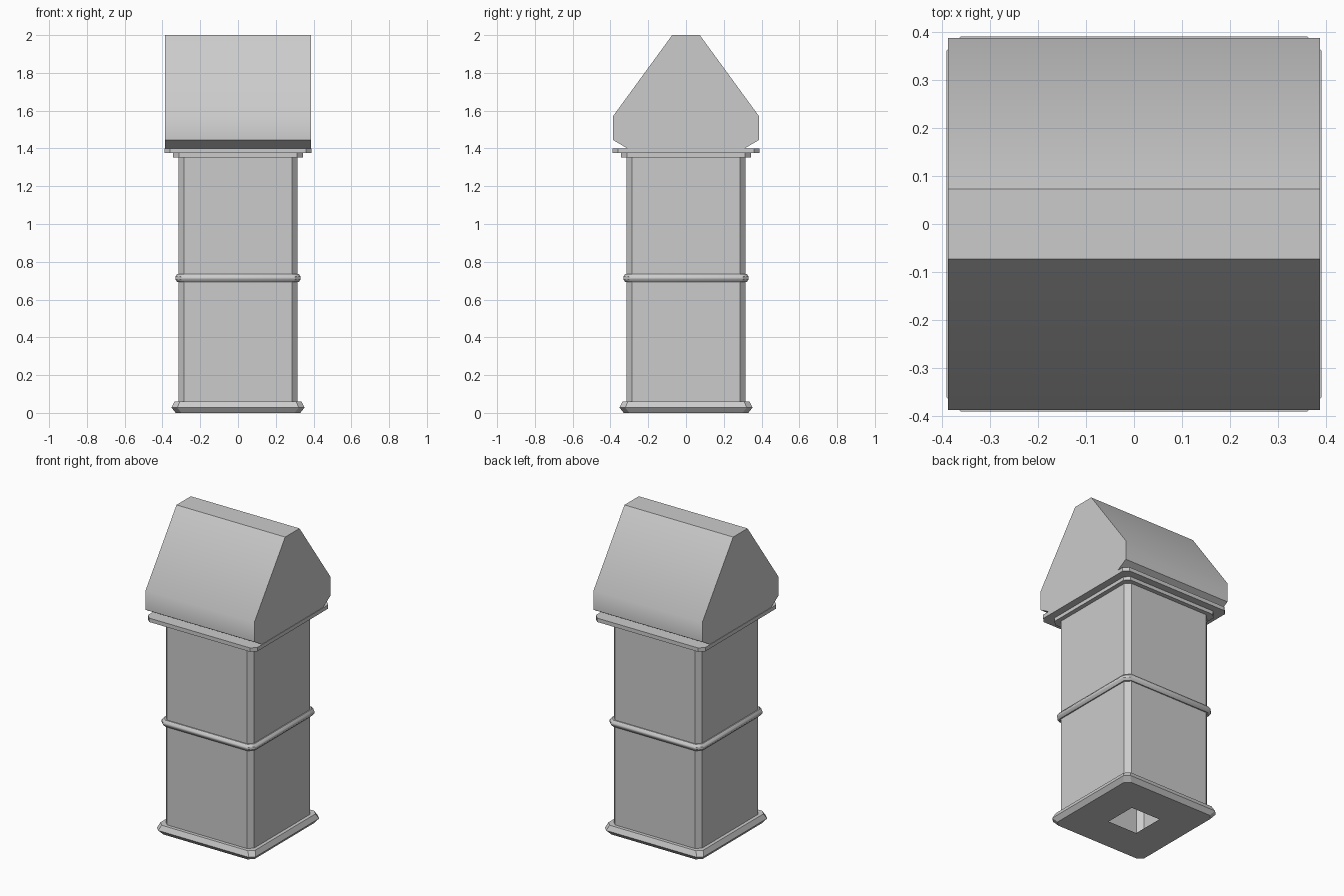
import bpy, bmesh, math

if "Cube" in bpy.data.objects:
    bpy.data.objects.remove(bpy.data.objects["Cube"])


def finish(name, bm, smooth=None):
    bmesh.ops.remove_doubles(bm, verts=bm.verts[:], dist=1e-5)
    mesh = bpy.data.meshes.new(name)
    bm.to_mesh(mesh)
    bm.free()
    obj = bpy.data.objects.new(name, mesh)
    bpy.context.collection.objects.link(obj)
    if smooth:
        bpy.ops.object.select_all(action='DESELECT')
        obj.select_set(True)
        bpy.context.view_layer.objects.active = obj
        bpy.ops.object.shade_smooth_by_angle(angle=math.radians(smooth))
    return obj


def ring(bm, half, z, cut):
    """Square ring with cut corners, counter-clockwise from above."""
    i = half - cut
    pts = [(half, -i), (half, i), (i, half), (-i, half),
           (-half, i), (-half, -i), (-i, -half), (i, -half)]
    return [bm.verts.new((x, y, z)) for x, y in pts]


def square_loft(name, profile, top=False, smooth=None):
    """Loft cut-corner square rings through (half width, z, corner cut)."""
    bm = bmesh.new()
    rings = [ring(bm, *p) for p in profile]
    for a, b in zip(rings, rings[1:]):
        for k in range(8):
            n = (k + 1) % 8
            bm.faces.new((a[k], a[n], b[n], b[k]))
    if top:
        bm.faces.new(rings[-1])
    return finish(name, bm, smooth)


C = 0.03
# Hollow shaft
square_loft("shaft", [(0.315, 0.03, C), (0.315, 1.37, C)])

# Base moulding, with a square opening underneath
square_loft("base", [(0.105, 0, 0), (0.33, 0, C), (0.352, 0.028, C),
                     (0.337, 0.06, C), (0.315, 0.06, C)])

# Rounded band around the middle
square_loft("middle_band", [(0.315, 0.693, C), (0.322, 0.693, C), (0.332, 0.707, C),
                            (0.332, 0.721, C), (0.322, 0.735, C), (0.315, 0.735, C)],
            smooth=40)

# Stepped cornice under the roof
square_loft("cornice", [(0.315, 1.352, C), (0.343, 1.352, C), (0.343, 1.375, C),
                        (0.39, 1.375, C), (0.39, 1.4, C)], top=True)

# Gabled roof: mirrored profile extruded along x, open where it meets the cornice
side = [(0.31, 1.4), (0.387, 1.445), (0.387, 1.57), (0.073, 2.0)]
profile = side + [(-y, z) for y, z in reversed(side)]
bm = bmesh.new()
left = [bm.verts.new((-0.387, y, z)) for y, z in profile]
right = [bm.verts.new((0.387, y, z)) for y, z in profile]
bm.faces.new(right)
bm.faces.new(left[::-1])
for k in range(len(profile) - 1):
    bm.faces.new((left[k], left[k + 1], right[k + 1], right[k]))
finish("roof", bm, smooth=40)
